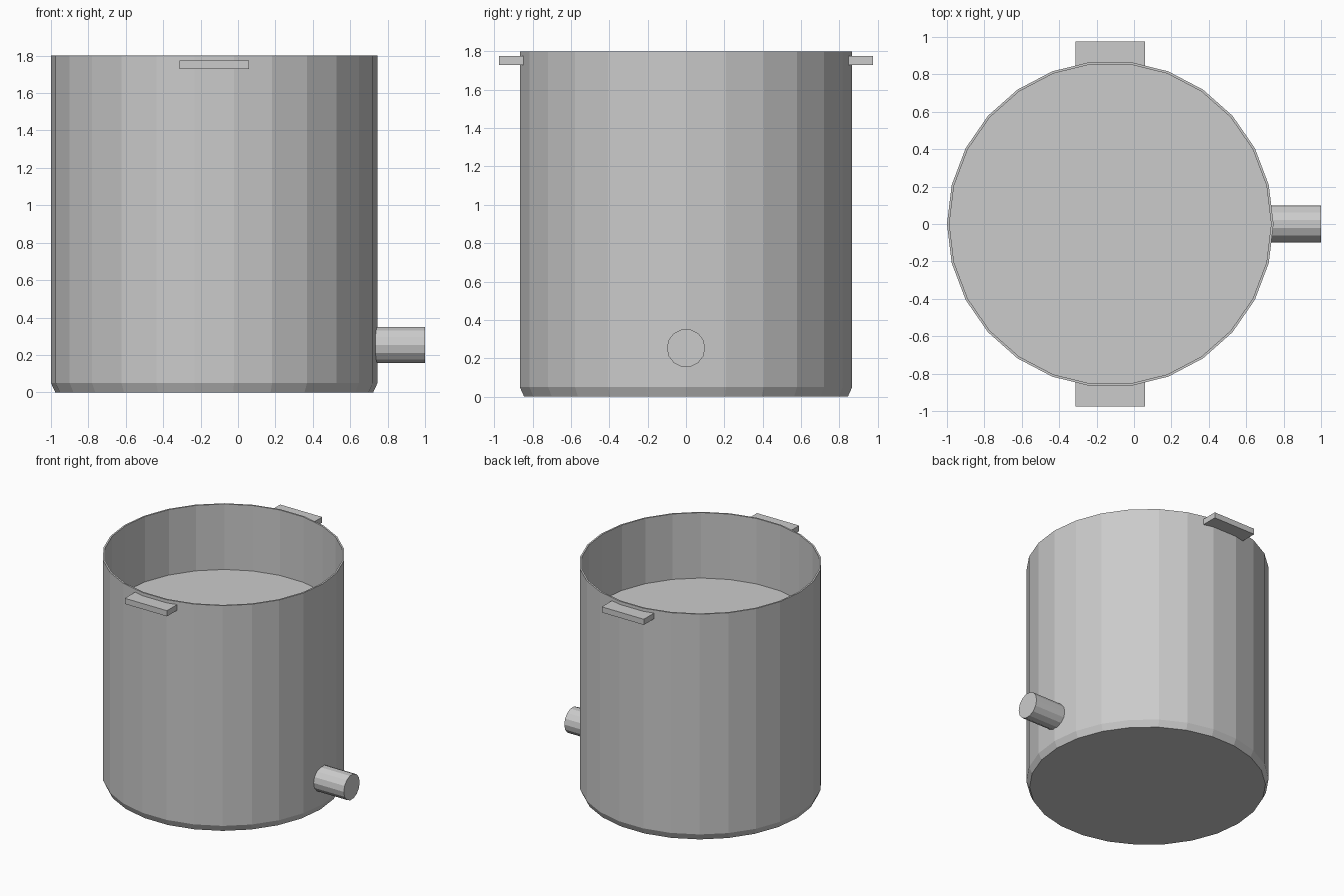
import bpy, bmesh
from math import cos, sin, pi

if "Cube" in bpy.data.objects:
    bpy.data.objects.remove(bpy.data.objects["Cube"])

CX = -0.127      # vessel axis
SIDES = 26


def make(name, bm):
    bmesh.ops.recalc_face_normals(bm, faces=bm.faces)
    me = bpy.data.meshes.new(name)
    bm.to_mesh(me)
    bm.free()
    ob = bpy.data.objects.new(name, me)
    bpy.context.collection.objects.link(ob)
    return ob


def loft(name, rings):
    """Bridge equal-length rings of points and cap both ends."""
    bm = bmesh.new()
    vs = [[bm.verts.new(p) for p in r] for r in rings]
    n = len(rings[0])
    for a, b in zip(vs, vs[1:]):
        for i in range(n):
            j = (i + 1) % n
            bm.faces.new((a[i], a[j], b[j], b[i]))
    bm.faces.new(vs[0])
    bm.faces.new(vs[-1])
    return make(name, bm)


def circle(r, z):
    return [(CX + r * cos(2 * pi * i / SIDES), r * sin(2 * pi * i / SIDES), z)
            for i in range(SIDES)]


# Vessel: chamfered base, straight wall, thin rim, raised inner floor
profile = [(0.85, 0), (0.873, 0.05), (0.873, 1.80), (0.86, 1.80), (0.86, 1.28)]
loft("vessel", [circle(r, z) for r, z in profile])

# Outlet pipe: 14-sided cylinder along x
loft("outlet_pipe", [[(x, 0.1 * cos(2 * pi * i / 14), 0.253 + 0.1 * sin(2 * pi * i / 14))
                      for i in range(14)] for x in (0.735, 1.0)])

# Handles: flat tabs whose inner edge follows the faceted wall
outline = [(-0.185, 0.975), (-0.185, 0.843), (-0.105, 0.862),
           (0.105, 0.862), (0.185, 0.843), (0.185, 0.975)]
for name, s in (("front_handle", -1), ("back_handle", 1)):
    loft(name, [[(CX + x, s * y, z) for x, y in outline] for z in (1.73, 1.775)])
